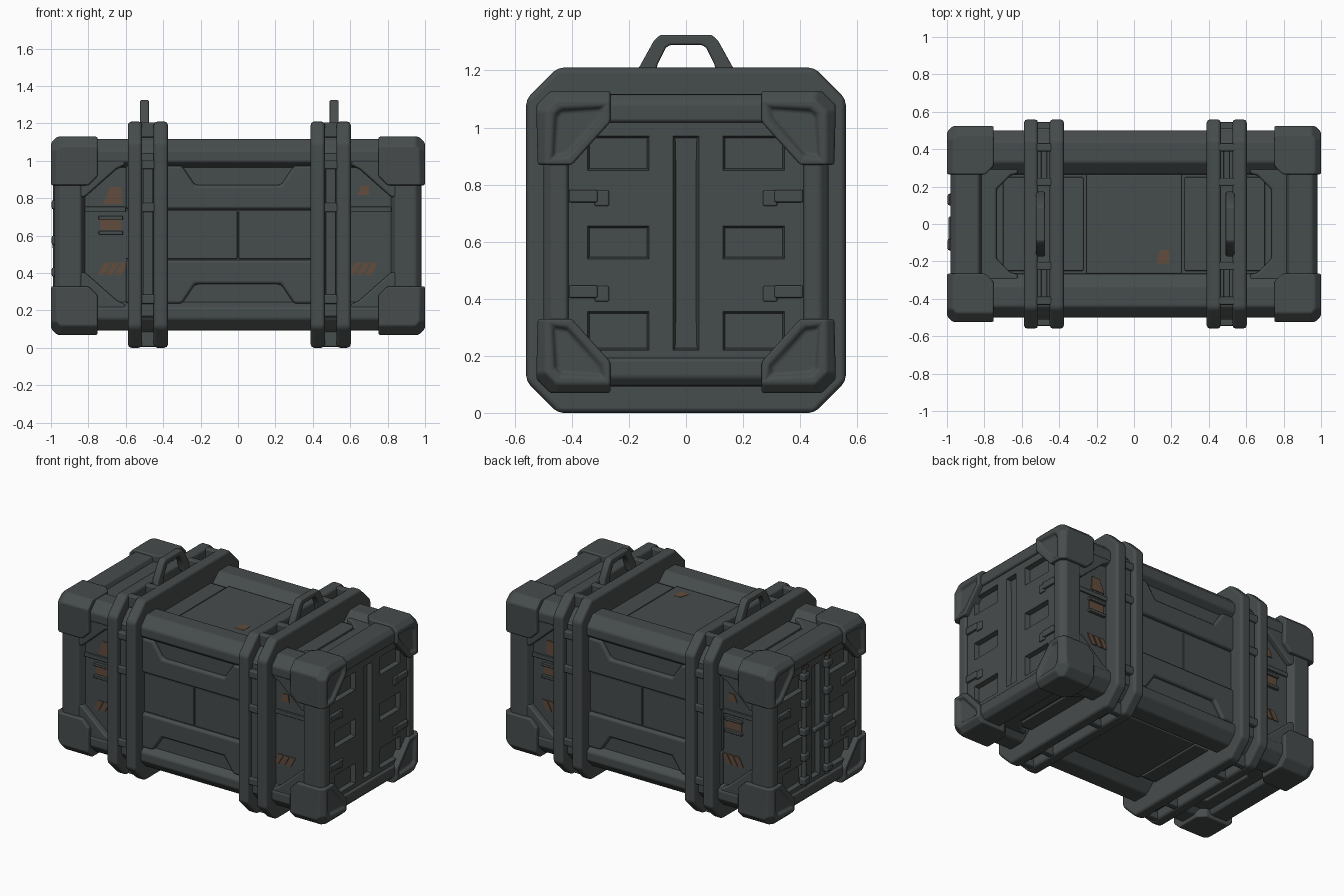
import bpy, bmesh
from mathutils import Vector

if "Cube" in bpy.data.objects:
    bpy.data.objects.remove(bpy.data.objects["Cube"])

MID = 0.605  # height of the crate's centre; parts are drawn relative to it
parts = []


def material(name, rgb):
    m = bpy.data.materials.new(name)
    m.use_nodes = True
    m.diffuse_color = (*rgb, 1)
    bsdf = next(n for n in m.node_tree.nodes if n.type == 'BSDF_PRINCIPLED')
    bsdf.inputs["Base Color"].default_value = (*rgb, 1)
    bsdf.inputs["Roughness"].default_value = 0.7
    return m


GREY = material("dark grey metal", (0.062, 0.072, 0.072))
RUST = material("rust brown", (0.12, 0.072, 0.045))


def finish(name, bm, mirror="", bevel=0.012, mat=GREY, shift=(0, 0)):
    me = bpy.data.meshes.new(name)
    bm.to_mesh(me)
    bm.free()
    me.materials.append(mat)
    ob = bpy.data.objects.new(name, me)
    ob.location = (shift[0], 0, MID + shift[1])
    bpy.context.scene.collection.objects.link(ob)
    if mirror:
        mod = ob.modifiers.new("mirror", 'MIRROR')
        mod.use_axis = [a in mirror for a in "xyz"]
        mod.use_mirror_merge = False
    if bevel:
        mod = ob.modifiers.new("bevel", 'BEVEL')
        mod.width, mod.segments, mod.harden_normals = bevel, 2, True
    parts.append(ob)
    return ob


def prism_mesh(points, axis, lo, hi):
    """Extrude a 2D outline along an axis."""
    bm = bmesh.new()
    i = "xyz".index(axis)

    def place(p, d):
        c = list(p)
        c.insert(i, d)
        return bm.verts.new(c)
    a = [place(p, lo) for p in points]
    b = [place(p, hi) for p in points]
    bm.faces.new(a)
    bm.faces.new(b)
    for k in range(len(a)):
        j = (k + 1) % len(a)
        bm.faces.new((a[k], a[j], b[j], b[k]))
    bmesh.ops.recalc_face_normals(bm, faces=bm.faces)
    return bm


def prism(name, points, axis, lo, hi, **kw):
    return finish(name, prism_mesh(points, axis, lo, hi), **kw)


def rect(a0, a1, b0, b1):
    return [(a0, b0), (a1, b0), (a1, b1), (a0, b1)]


def chop(bm, point, normal):
    """Slice a corner off and cap the cut."""
    r = bmesh.ops.bisect_plane(bm, geom=bm.verts[:] + bm.edges[:] + bm.faces[:],
                               plane_co=point, plane_no=Vector(normal).normalized(),
                               clear_outer=True)
    edges = [e for e in r["geom_cut"] if isinstance(e, bmesh.types.BMEdge)]
    bmesh.ops.holes_fill(bm, edges=edges)
    bmesh.ops.recalc_face_normals(bm, faces=bm.faces)


def octagon(y, z, c):
    return [(y, c - z), (y, z - c), (y - c, z), (c - y, z),
            (-y, z - c), (-y, c - z), (c - y, -z), (y - c, -z)]


# Main body and the frame around it
prism("body_core", rect(-0.455, 0.455, -0.45, 0.45), 'x', -0.93, 0.93)
prism("long_beams", [(0.26, 0.45), (0.33, 0.512), (0.44, 0.512), (0.5, 0.45),
                     (0.5, 0.39), (0.45, 0.355)], 'x', -0.95, 0.95, mirror="yz")
prism("end_beams", [(0.8, 0.44), (0.83, 0.512), (0.95, 0.512), (0.98, 0.48),
                    (0.98, 0.415), (0.9, 0.4)], 'y', -0.32, 0.32, mirror="xz")
prism("corner_posts", [(0.81, 0.44), (0.84, 0.5), (0.95, 0.5), (0.98, 0.47),
                       (0.98, 0.415), (0.9, 0.4)], 'z', -0.4, 0.4, mirror="xy")
prism("side_gussets", [(0.6, 0.4), (0.6, 0.375), (0.65, 0.35), (0.82, 0.2), (0.86, 0.2),
                       (0.86, 0.4)], 'y', 0.44, 0.494, mirror="xyz", bevel=0.018)
prism("lid_end_rims", [(0.62, 0.3), (0.62, 0.27), (0.66, 0.26), (0.735, 0.185),
                       (0.735, -0.185), (0.66, -0.26), (0.62, -0.27), (0.62, -0.3),
                       (0.86, -0.3), (0.86, 0.3)], 'z', 0.44, 0.48, mirror="xz")

# Eight corner guards with chamfered rims and a sunken pad on the end
bm = prism_mesh([(0.265, 0.53), (0.475, 0.53), (0.525, 0.48), (0.52, 0.27),
                 (0.40, 0.27), (0.265, 0.42)], 'x', 0.75, 1.0)
chop(bm, (0.75, 0.31, 0.5), (-1, -1, 0))
chop(bm, (0.75, 0.5, 0.32), (-1, 0, -1))
chop(bm, (0.967, 0.525, 0.48), (1, 1, 0))
chop(bm, (0.967, 0.475, 0.53), (1, 0, 1))
chop(bm, (0.955, 0.525, 0.475), (1, 0.9, 0.9))
bm.normal_update()
pad = [f for f in bm.faces if f.normal.x > 0.99]
bmesh.ops.inset_region(bm, faces=pad, thickness=0.03)
bmesh.ops.inset_region(bm, faces=pad, thickness=0.015, depth=-0.018)
finish("corner_guards", bm, mirror="xyz", bevel=0.016, shift=(0, -0.006))

# Side panels: ribs with sloped notches, and split middle plates
prism("side_ribs", [(-0.6, 0.37), (-0.3, 0.37), (-0.23, 0.265), (0.23, 0.265), (0.3, 0.37),
                    (0.6, 0.37), (0.6, 0.135), (-0.6, 0.135)], 'y', 0.44, 0.482,
      mirror="yz", bevel=0.018)
prism("side_middle_plates", rect(0.004, 0.6, -0.13, 0.13), 'y', 0.44, 0.463,
      mirror="xy", bevel=0.005)
prism("side_end_bands", rect(0.6, 0.82, 0.12, 0.15), 'y', 0.44, 0.466, mirror="xy", bevel=0.005)

# Lid and floor plates
prism("lid_centre_plate", rect(-0.255, 0.255, -0.265, 0.265), 'z', 0.44, 0.468,
      mirror="z", bevel=0.006)
prism("lid_outer_plates", rect(0.27, 0.7, -0.25, 0.25), 'z', 0.44, 0.462, mirror="xz", bevel=0.006)

# End panels: a grid with some cells pressed in
ys = [-0.42, -0.345, -0.13, -0.045, 0.045, 0.13, 0.345, 0.42]
zs = [-0.43, -0.385, -0.25, -0.065, 0.05, 0.245, 0.365, 0.43]
bm = bmesh.new()
grid = [[bm.verts.new((0.965, y, z)) for z in zs] for y in ys]
pressed = []
for i in range(len(ys) - 1):
    for j in range(len(zs) - 1):
        f = bm.faces.new((grid[i][j], grid[i + 1][j], grid[i + 1][j + 1], grid[i][j + 1]))
        if (i in (1, 5) and j in (1, 3, 5)) or (i == 3 and 1 <= j <= 5):
            pressed.append(f)
bm.normal_update()
bmesh.ops.inset_region(bm, faces=pressed, thickness=0.01, depth=-0.03)
finish("end_panels", bm, mirror="x", bevel=0)
for z in (0.155, -0.18):
    prism("end_hinge_plate", rect(0.31, 0.41, z - 0.022, z + 0.022), 'x', 0.95, 0.982,
          mirror="xy", bevel=0.006)
    prism("end_hinge_knuckle", rect(0.27, 0.32, z - 0.035, z + 0.02), 'x', 0.95, 0.976,
          mirror="xy", bevel=0.006)

# Door locking rods on the right end
for y in (0.13, -0.11):
    bm = bmesh.new()
    bmesh.ops.create_cone(bm, cap_ends=True, segments=12, radius1=0.016, radius2=0.016, depth=0.8)
    bmesh.ops.translate(bm, verts=bm.verts, vec=(-0.972, y, 0))
    finish("lock_rod", bm, bevel=0)
    for z in (-0.36, -0.2, -0.03, 0.16, 0.34):
        prism("rod_bracket", rect(y - 0.032, y + 0.032, z - 0.025, z + 0.025), 'x', -0.997, -0.95,
              bevel=0.012)
    prism("rod_rust", rect(y - 0.03, y + 0.03, 0.395, 0.414), 'x', -0.986, -0.98, bevel=0, mat=RUST)
prism("lock_lever", rect(-0.11, 0.04, -0.075, -0.045), 'x', -0.992, -0.96, bevel=0.008)

# Strapping rails, the web between them, and the clasps
SIDE = (0.007, 0)  # the straps sit slightly to the left of centre
for x in (0.381, 0.519):
    prism("strap_rails", octagon(0.56, 0.605, 0.11), 'x', x, x + 0.077, mirror="x", bevel=0.02,
          shift=SIDE)
prism("strap_web", octagon(0.51, 0.535, 0.1), 'x', 0.45, 0.525, mirror="x", bevel=0, shift=SIDE)
for y in (0.225, 0.41):
    prism("clasp_bars", rect(0.44, 0.537, y - 0.022, y + 0.022), 'z', 0.52, 0.6,
          mirror="xyz", bevel=0.008, shift=SIDE)
prism("clasp_tongues", rect(0.472, 0.504, 0.24, 0.4), 'z', 0.52, 0.56, mirror="xyz",
      bevel=0.006, shift=SIDE)
for z in (0.375, 0.145, -0.345):
    prism("side_links", rect(0.44, 0.537, z - 0.025, z + 0.025), 'y', 0.48, 0.545,
          mirror="xy", bevel=0.008, shift=SIDE)
prism("strap_spine", rect(0.461, 0.515, -0.33, 0.38), 'y', 0.5, 0.53, mirror="xy",
      bevel=0.006, shift=SIDE)

# Carrying handles
prism("handles", [(-0.175, 0.56), (-0.165, 0.605), (-0.112, 0.7), (-0.09, 0.72), (0.09, 0.72),
                  (0.112, 0.7), (0.165, 0.605), (0.175, 0.56), (0.11, 0.56), (0.1, 0.615),
                  (0.07, 0.675), (0.055, 0.685), (-0.055, 0.685), (-0.07, 0.675),
                  (-0.1, 0.615), (-0.11, 0.56)], 'x', 0.483, 0.531, mirror="x", bevel=0.008,
      shift=SIDE)

# Worn markings on the sides: hazard stripes, patches and small label plates
for side in (-1, 1):
    lo, hi = sorted((side * 0.45, side * 0.461))
    flat = dict(axis='y', lo=lo, hi=hi, bevel=0, mat=RUST)
    for end in (-1, 1):
        for k in range(3):
            x = end * 0.67 + (k - 1) * 0.045
            prism("hazard_stripe", [(x - 0.035, -0.215), (x, -0.215), (x + 0.035, -0.15),
                                    (x, -0.15)], **flat)
        main = end == side
        w, h, z = (0.05, 0.045, 0.21) if main else (0.032, 0.026, 0.238)
        c = end * 0.67
        prism("worn_patch", [(c - w, z - h), (c + w, z - h), (c + w * 0.9, z + h),
                             (c - w * 0.3, z + h)], **flat)
        if main or side == 1:
            c = end * 0.68
            prism("label_plate", rect(c - 0.055, c + 0.055, 0.025, 0.08), **flat)
            lo2, hi2 = sorted((side * 0.45, side * 0.475))
            for z in (0.01, 0.09):
                prism("label_rim", rect(c - 0.065, c + 0.065, z - 0.01, z + 0.01), 'y', lo2, hi2,
                      bevel=0.005)
prism("lid_patch", [(0.12, -0.21), (0.19, -0.21), (0.19, -0.14), (0.14, -0.14)], 'z',
      0.464, 0.4695, bevel=0, mat=RUST)

# Smooth shading with sharp edges kept
bpy.ops.object.select_all(action='DESELECT')
for ob in parts:
    ob.select_set(True)
bpy.context.view_layer.objects.active = parts[0]
bpy.ops.object.shade_smooth_by_angle(angle=0.6)
